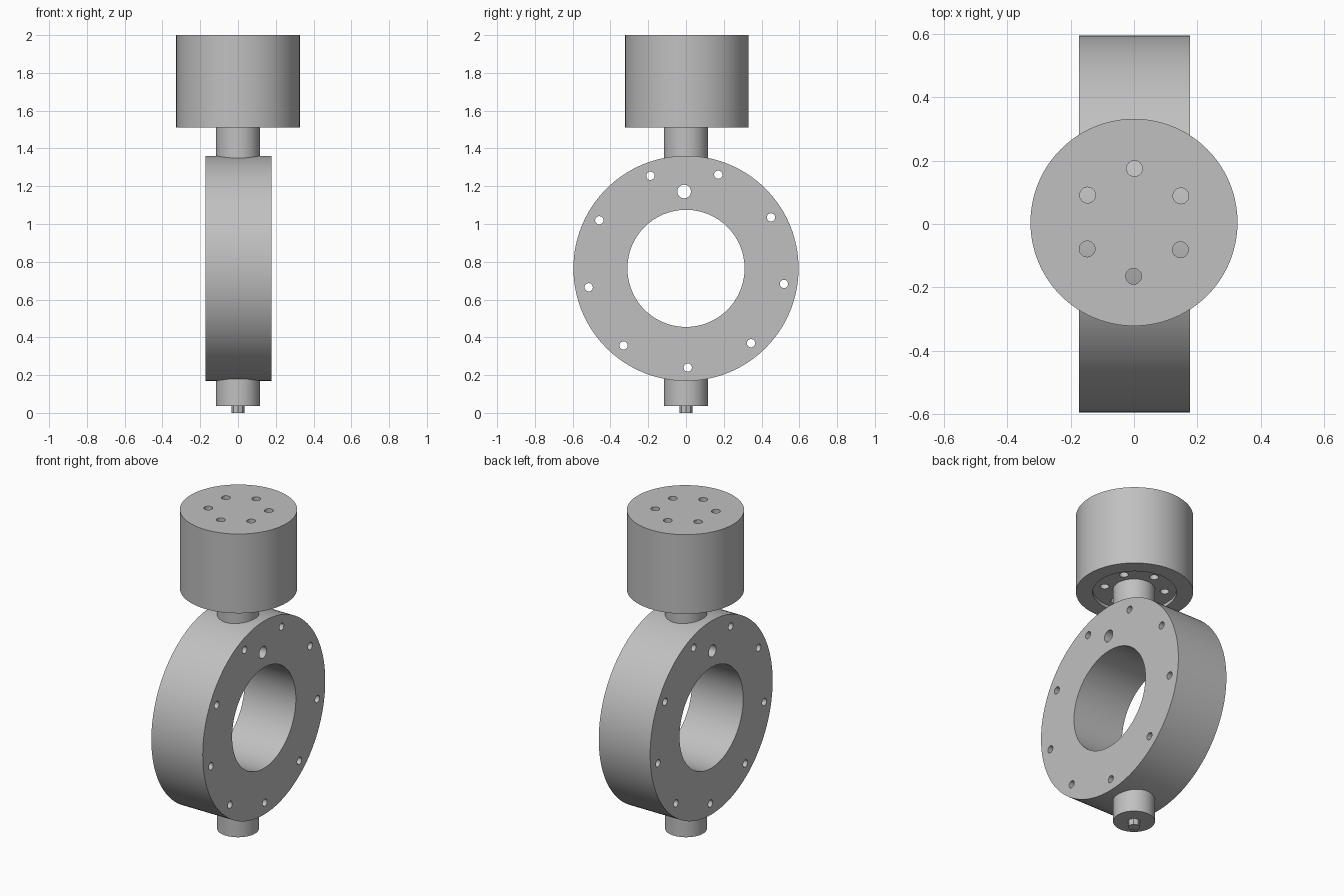
import bpy
from math import cos, sin, radians, pi

default = bpy.data.objects.get("Cube")
if default:
    bpy.data.objects.remove(default, do_unlink=True)

grey = bpy.data.materials.new("plain grey")
grey.use_nodes = True
colour = (0.53, 0.53, 0.53, 1)
grey.diffuse_color = colour
grey.node_tree.nodes["Principled BSDF"].inputs["Base Color"].default_value = colour


def cylinder(name, radius, depth, centre, along_x=False, sides=96):
    rotation = (0, pi / 2, 0) if along_x else (0, 0, 0)
    bpy.ops.mesh.primitive_cylinder_add(vertices=sides, radius=radius, depth=depth,
                                        location=centre, rotation=rotation)
    obj = bpy.context.object
    obj.name = name
    obj.data.materials.append(grey)
    return obj


def upright(name, radius, low, high, x=0, y=0, sides=96):
    return cylinder(name, radius, high - low, (x, y, (low + high) / 2), sides=sides)


def select_only(obj):
    bpy.ops.object.select_all(action='DESELECT')
    obj.select_set(True)
    bpy.context.view_layer.objects.active = obj


def cut(target, cutters):
    for cutter in cutters:
        cutter.hide_render = True
        mod = target.modifiers.new("cut", 'BOOLEAN')
        mod.operation = 'DIFFERENCE'
        mod.solver = 'EXACT'
        mod.object = cutter
        select_only(target)
        bpy.ops.object.modifier_apply(modifier=mod.name)
        bpy.data.objects.remove(cutter, do_unlink=True)


# Ring body with its bore, bolt circle and one larger hole
CENTRE_Z = 0.765
ring = cylinder("ring_body", 0.596, 0.35, (0.002, 0, CENTRE_Z), True, 128)
ring_cutters = [cylinder("bore_cutter", 0.31, 1, (0, 0, CENTRE_Z), True, 128),
                cylinder("port_cutter", 0.036, 1, (0, -0.01, 1.172), True, 32)]
for i in range(9):
    a = radians(71 + 40 * i)
    spot = (0, 0.525 * cos(a), CENTRE_Z + 0.525 * sin(a))
    ring_cutters.append(cylinder("bolt_cutter", 0.022, 1, spot, True, 24))
cut(ring, ring_cutters)

# Top drum with a shallow recess below and six through holes
DRUM_Y = 0.005
drum = upright("top_drum", 0.327, 1.512, 2.0, y=DRUM_Y)
drum_cutters = [upright("recess_cutter", 0.234, 1.4, 1.532, y=DRUM_Y)]
for i in range(6):
    a = radians(89.5 + 60 * i)
    drum_cutters.append(upright("hole_cutter", 0.025, 1.3, 2.2,
                                0.17 * cos(a), DRUM_Y + 0.17 * sin(a), 24))
cut(drum, drum_cutters)

# Neck, lower boss and drive pin
neck = upright("neck", 0.117, 1.30, 1.54)
boss = upright("lower_boss", 0.117, 0.037, 0.2)
pin = upright("drive_pin", 0.035, 0, 0.06, sides=8)

for part in (ring, drum, neck, boss):
    select_only(part)
    bpy.ops.object.shade_smooth_by_angle(angle=radians(30))
